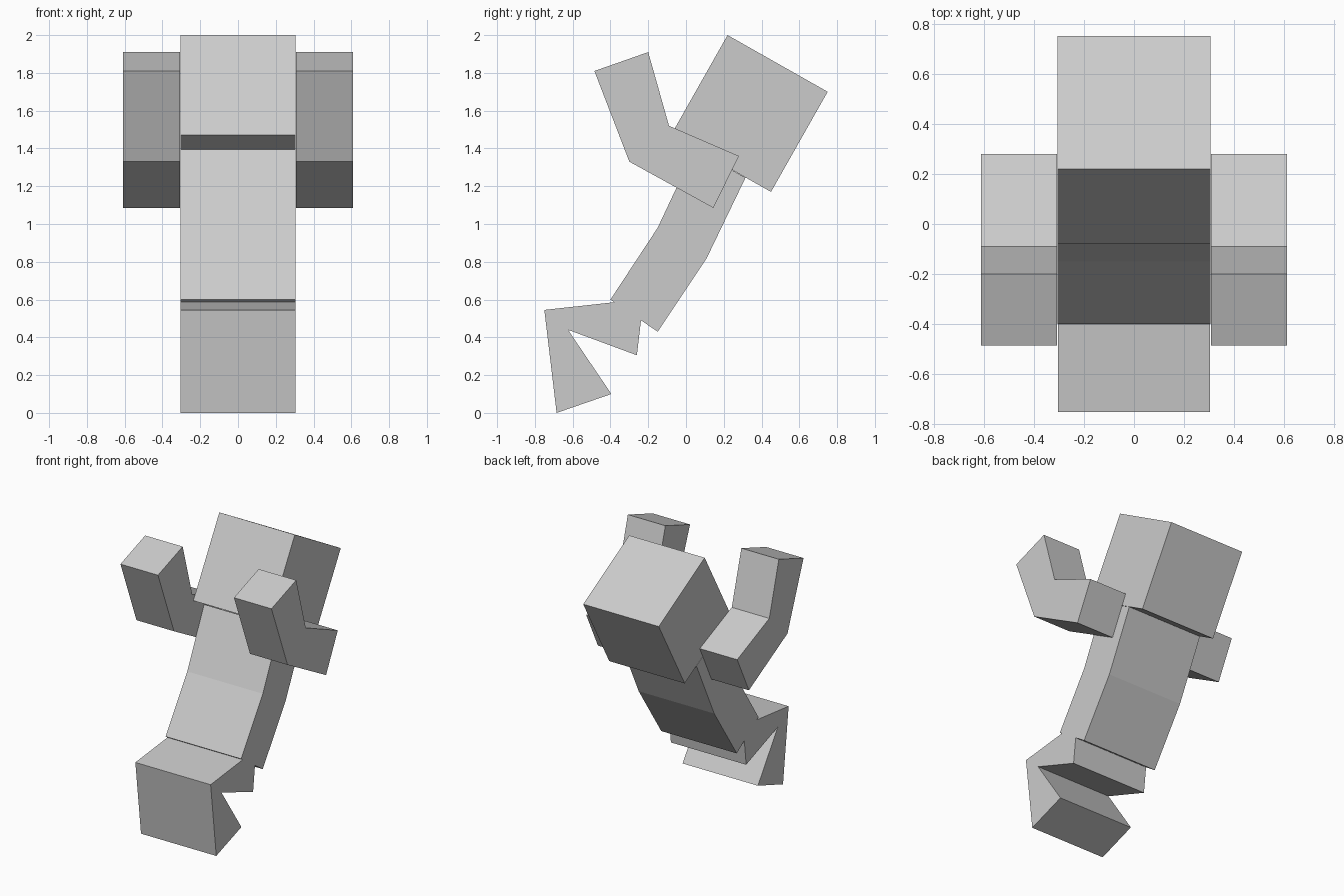
import bpy
import bmesh

cube = bpy.data.objects.get("Cube")
if cube:
    bpy.data.objects.remove(cube, do_unlink=True)

gray = bpy.data.materials.new("light_gray")
gray.use_nodes = True
color = (0.6, 0.6, 0.6, 1)
gray.diffuse_color = color
gray.node_tree.nodes["Principled BSDF"].inputs["Base Color"].default_value = color


def extrude_profile(name, profile, x0, x1):
    """Sweep a (y, z) side profile from x0 to x1."""
    bm = bmesh.new()
    face = bm.faces.new([bm.verts.new((x0, y, z)) for y, z in profile])
    swept = bmesh.ops.extrude_face_region(bm, geom=[face])["geom"]
    verts = [v for v in swept if isinstance(v, bmesh.types.BMVert)]
    bmesh.ops.translate(bm, verts=verts, vec=(x1 - x0, 0, 0))
    bmesh.ops.recalc_face_normals(bm, faces=bm.faces[:])
    mesh = bpy.data.meshes.new(name)
    bm.to_mesh(mesh)
    bm.free()
    mesh.materials.append(gray)
    obj = bpy.data.objects.new(name, mesh)
    bpy.context.collection.objects.link(obj)
    return obj


HALF = 0.305

# Tilted cubic head
head = [(0.22, 2.0), (0.75, 1.70), (0.45, 1.17), (-0.08, 1.47)]
extrude_profile("head", head, -HALF, HALF)

# Torso bent at the waist
torso = [(0.045, 1.395), (0.315, 1.245), (0.11, 0.82),
         (-0.15, 0.43), (-0.40, 0.60), (-0.15, 0.98)]
extrude_profile("torso", torso, -HALF, HALF)

# Arms bent at the elbow, legs folded at the knee
arm = [(-0.485, 1.81), (-0.20, 1.91), (-0.09, 1.52),
       (0.28, 1.36), (0.145, 1.085), (-0.30, 1.33)]
leg = [(-0.75, 0.545), (-0.225, 0.603), (-0.26, 0.305),
       (-0.625, 0.44), (-0.395, 0.10), (-0.685, 0.0)]
for side, s in (("left", 1), ("right", -1)):
    extrude_profile(side + "_arm", arm, s * 0.307, s * 0.61)
    extrude_profile(side + "_leg", leg, 0, s * 0.304)
